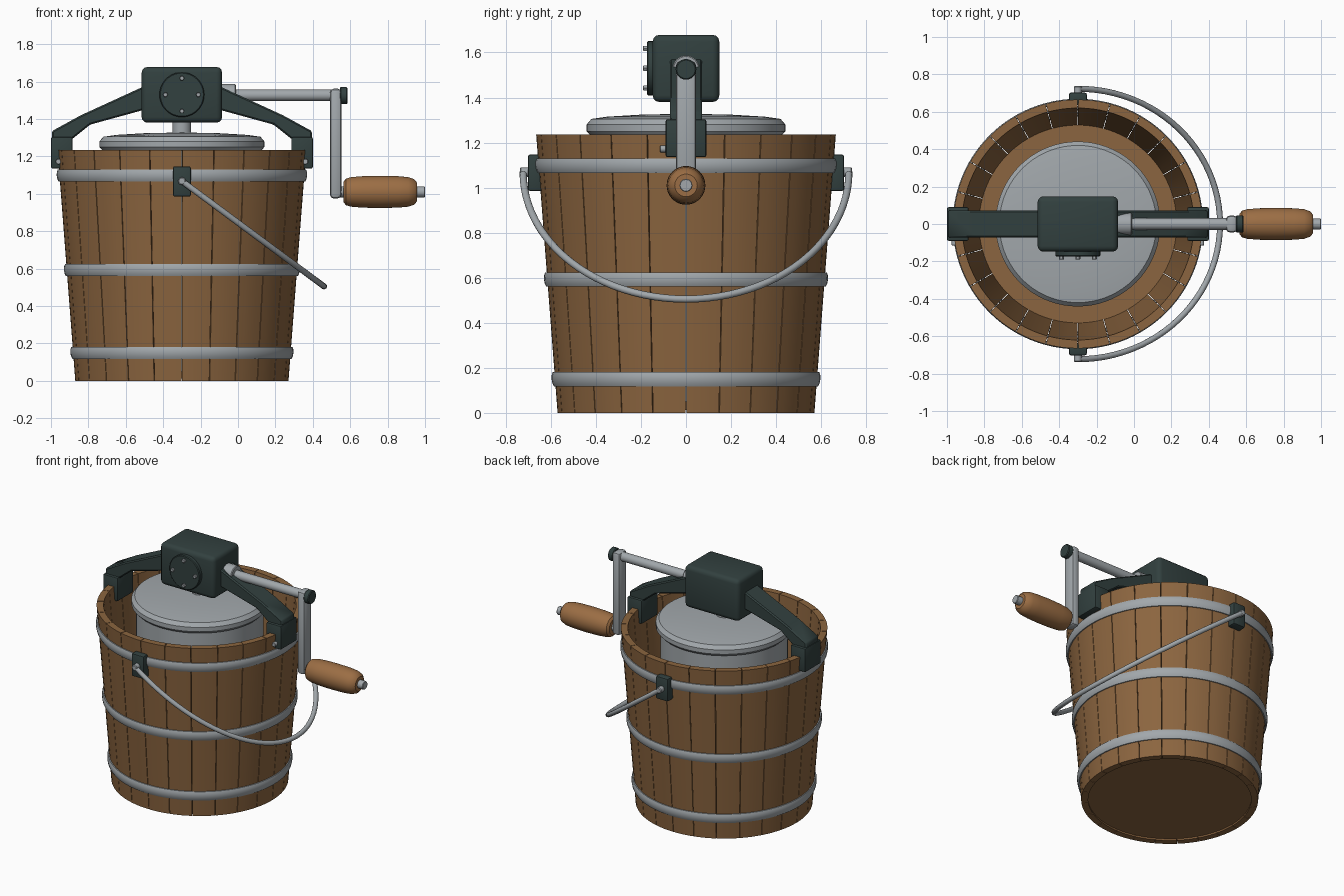
import bpy, bmesh
from math import sin, cos, pi, radians
from mathutils import Matrix, Vector

if "Cube" in bpy.data.objects:
    bpy.data.objects.remove(bpy.data.objects["Cube"], do_unlink=True)

CX = -0.30  # bucket axis


def material(name, rgb):
    m = bpy.data.materials.new(name)
    m.use_nodes = True
    color = (*rgb, 1.0)
    m.diffuse_color = color
    bsdf = next(n for n in m.node_tree.nodes if n.type == "BSDF_PRINCIPLED")
    bsdf.inputs["Base Color"].default_value = color
    return m


WOOD = material("bucket wood", (0.26, 0.13, 0.05))
GRIP = material("grip wood", (0.33, 0.155, 0.058))
STEEL = material("steel", (0.36, 0.39, 0.41))
IRON = material("painted iron", (0.032, 0.052, 0.050))


def finish(bm, name, mat, matrix=Matrix()):
    """Clean up, shade smooth with sharp creases and link the object."""
    bmesh.ops.remove_doubles(bm, verts=bm.verts, dist=0.0001)
    bmesh.ops.recalc_face_normals(bm, faces=bm.faces)
    bm.transform(matrix)
    for f in bm.faces:
        f.smooth = True
    for e in bm.edges:
        e.smooth = len(e.link_faces) == 2 and e.calc_face_angle(0) < radians(35)
    me = bpy.data.meshes.new(name)
    bm.to_mesh(me)
    bm.free()
    me.materials.append(mat)
    ob = bpy.data.objects.new(name, me)
    bpy.context.scene.collection.objects.link(ob)
    return ob


def sweep(bm, profile, a0=0.0, a1=2 * pi, steps=64, closed=True):
    """Turn an (r, z) profile about z; partial turns get end caps."""
    full = a1 - a0 > 6.28
    rings = []
    for i in range(steps if full else steps + 1):
        a = a0 + (a1 - a0) * i / steps
        rings.append([bm.verts.new((r * cos(a), r * sin(a), z)) for r, z in profile])
    n = len(profile)
    for i in range(steps):
        p, q = rings[i], rings[(i + 1) % len(rings)]
        for j in range(n if closed else n - 1):
            k = (j + 1) % n
            bm.faces.new((p[j], q[j], q[k], p[k]))
    if not full:
        bm.faces.new(rings[0])
        bm.faces.new(rings[-1][::-1])


def lathe(name, profile, mat, matrix, steps=64, closed=False):
    bm = bmesh.new()
    sweep(bm, profile, steps=steps, closed=closed)
    return finish(bm, name, mat, matrix)


def rod(name, start, end, r, mat, steps=24, chamfer=0.005):
    """Cylinder with chamfered ends between two points."""
    a, d = Vector(start), Vector(end) - Vector(start)
    h, c = d.length, chamfer
    prof = [(0, 0), (r - c, 0), (r, c), (r, h - c), (r - c, h), (0, h)]
    turn = d.to_track_quat("Z", "Y").to_matrix().to_4x4()
    return lathe(name, prof, mat, Matrix.Translation(a) @ turn, steps)


def box(name, lo, hi, mat, bevel, segments=2):
    bm = bmesh.new()
    lo, hi = Vector(lo), Vector(hi)
    bmesh.ops.create_cube(bm, size=1)
    bm.transform(Matrix.Translation((lo + hi) / 2) @ Matrix.Diagonal((*(hi - lo), 1)))
    bmesh.ops.bevel(bm, geom=bm.edges[:], offset=bevel, segments=segments,
                    profile=0.5, affect="EDGES")
    return finish(bm, name, mat)


def wall(z):
    """Outer bucket radius at height z."""
    return 0.57 + 0.077 * z


AXIS = Matrix.Translation((CX, 0, 0))
TOP, THICK, STAVES = 1.235, 0.045, 24

# Tapered staves with hairline gaps
bm = bmesh.new()
stave = [(wall(0) - THICK, 0), (wall(0), 0), (wall(TOP), TOP), (wall(TOP) - THICK, TOP)]
for i in range(STAVES):
    a = 2 * pi * i / STAVES
    sweep(bm, stave, a + 0.003, a + 2 * pi / STAVES - 0.003, 4)
finish(bm, "bucket_staves", WOOD, AXIS)

# Floor
lathe("bucket_floor", [(0, 0.012), (0.527, 0.012), (0.529, 0.05), (0, 0.05)],
      WOOD, AXIS, 96)

# Hoops with a rounded outer face
for name, z in (("lower", 0.15), ("middle", 0.592), ("upper", 1.097)):
    section = [(wall(z + dz) + dr, z + dz) for dz, dr in
               ((-0.032, -0.005), (-0.032, 0.007), (-0.018, 0.013), (0, 0.015),
                (0.018, 0.013), (0.032, 0.007), (0.032, -0.005))]
    lathe(name + "_hoop", section, STEEL, AXIS, 96, True)

# Canister, lid and dasher shaft
lathe("canister", [(0, 0.05), (0.41, 0.05), (0.41, 1.24), (0, 1.24)], STEEL, AXIS, 72)
lathe("canister_lid", [(0, 1.232), (0.425, 1.232), (0.441, 1.25), (0.441, 1.28),
                       (0.42, 1.305), (0.35, 1.315), (0.2, 1.324), (0, 1.328)],
      STEEL, AXIS, 72)
rod("dasher_shaft", (CX, 0, 1.30), (CX, 0, 1.40), 0.05, STEEL)

# Gear box with bolted cover
box("gear_box", (CX - 0.215, -0.148, 1.38), (CX + 0.215, 0.148, 1.678), IRON, 0.03, 3)
rod("gear_cover", (CX, -0.14, 1.53), (CX, -0.174, 1.53), 0.12, IRON, 40)
for i in range(4):
    x, z = CX + 0.088 * cos(i * pi / 2), 1.53 + 0.088 * sin(i * pi / 2)
    rod("cover_bolt", (x, -0.17, z), (x, -0.19, z), 0.013, STEEL, 6, 0.002)

# Bridge arms and rim clamps, mirrored about the bucket axis
outline = [(0.18, 1.585), (0.54, 1.42), (0.695, 1.335), (0.695, 1.29),
           (0.59, 1.29), (0.49, 1.37), (0.18, 1.455)]
for side, s in (("left", 1), ("right", -1)):
    bm = bmesh.new()
    face = bm.faces.new([bm.verts.new((CX + s * x, -0.072, z)) for x, z in outline])
    out = bmesh.ops.extrude_face_region(bm, geom=[face])["geom"]
    bmesh.ops.translate(bm, vec=(0, 0.144, 0),
                        verts=[v for v in out if isinstance(v, bmesh.types.BMVert)])
    bmesh.ops.recalc_face_normals(bm, faces=bm.faces)
    bmesh.ops.bevel(bm, geom=bm.edges[:], offset=0.008, segments=1, affect="EDGES")
    finish(bm, side + "_bridge_arm", IRON)
    xs = sorted((CX + s * 0.585, CX + s * 0.70))
    box(side + "_rim_clamp", (xs[0], -0.09, 1.135), (xs[1], 0.09, 1.303), IRON, 0.008)
    x = CX + s * 0.66
    rod(side + "_clamp_bolt", (x, -0.08, 1.172), (x, -0.115, 1.172), 0.015, STEEL, 12, 0.002)

# Crank
rod("crank_collar", (-0.10, 0, 1.527), (-0.012, 0, 1.527), 0.06, STEEL, 32)
rod("crank_shaft", (-0.05, 0, 1.527), (0.51, 0, 1.527), 0.031, STEEL)
box("crank_arm", (0.492, -0.045, 0.975), (0.553, 0.045, 1.562), STEEL, 0.02)
rod("crank_knob", (0.545, 0, 1.525), (0.585, 0, 1.525), 0.046, IRON)

# Grip on its axle
rod("grip_axle", (0.53, 0, 1.01), (1.0, 0, 1.01), 0.029, STEEL, 12, 0.003)
barrel = [(0, 0), (0.055, 0), (0.071, 0.012), (0.079, 0.04), (0.084, 0.10), (0.086, 0.19),
          (0.084, 0.29), (0.079, 0.345), (0.068, 0.377), (0.05, 0.392), (0, 0.392)]
lathe("grip", barrel, GRIP,
      Matrix.Translation((0.565, 0, 1.01)) @ Matrix.Rotation(pi / 2, 4, "Y"), 40)

# Bail brackets and pins
for side, s in (("front", -1), ("back", 1)):
    ys = sorted((s * 0.635, s * 0.702))
    box(side + "_bail_bracket", (CX - 0.048, ys[0], 0.985), (CX + 0.048, ys[1], 1.147),
        IRON, 0.01)
    rod(side + "_bail_pin", (CX, s * 0.69, 1.068), (CX, s * 0.738, 1.068), 0.021, STEEL, 12)

# Wire bail hanging to one side: a tube along half an ellipse
bm = bmesh.new()
PIVOT, DROP = Vector((CX, 0, 1.068)), Vector((0.76, 0, -0.563))
normal = DROP.cross(Vector((0, 1, 0))).normalized()
rings = []
for i in range(49):
    t = pi * i / 48
    center = PIVOT + DROP * sin(t) + Vector((0, -0.723 * cos(t), 0))
    tangent = (DROP * cos(t) + Vector((0, 0.723 * sin(t), 0))).normalized()
    across = tangent.cross(normal)
    rings.append([bm.verts.new(center + 0.016 * (normal * cos(k * pi / 6) + across * sin(k * pi / 6)))
                  for k in range(12)])
for p, q in zip(rings, rings[1:]):
    for k in range(12):
        bm.faces.new((p[k], p[(k + 1) % 12], q[(k + 1) % 12], q[k]))
bm.faces.new(rings[0])
bm.faces.new(rings[-1][::-1])
finish(bm, "bail_handle", STEEL)
